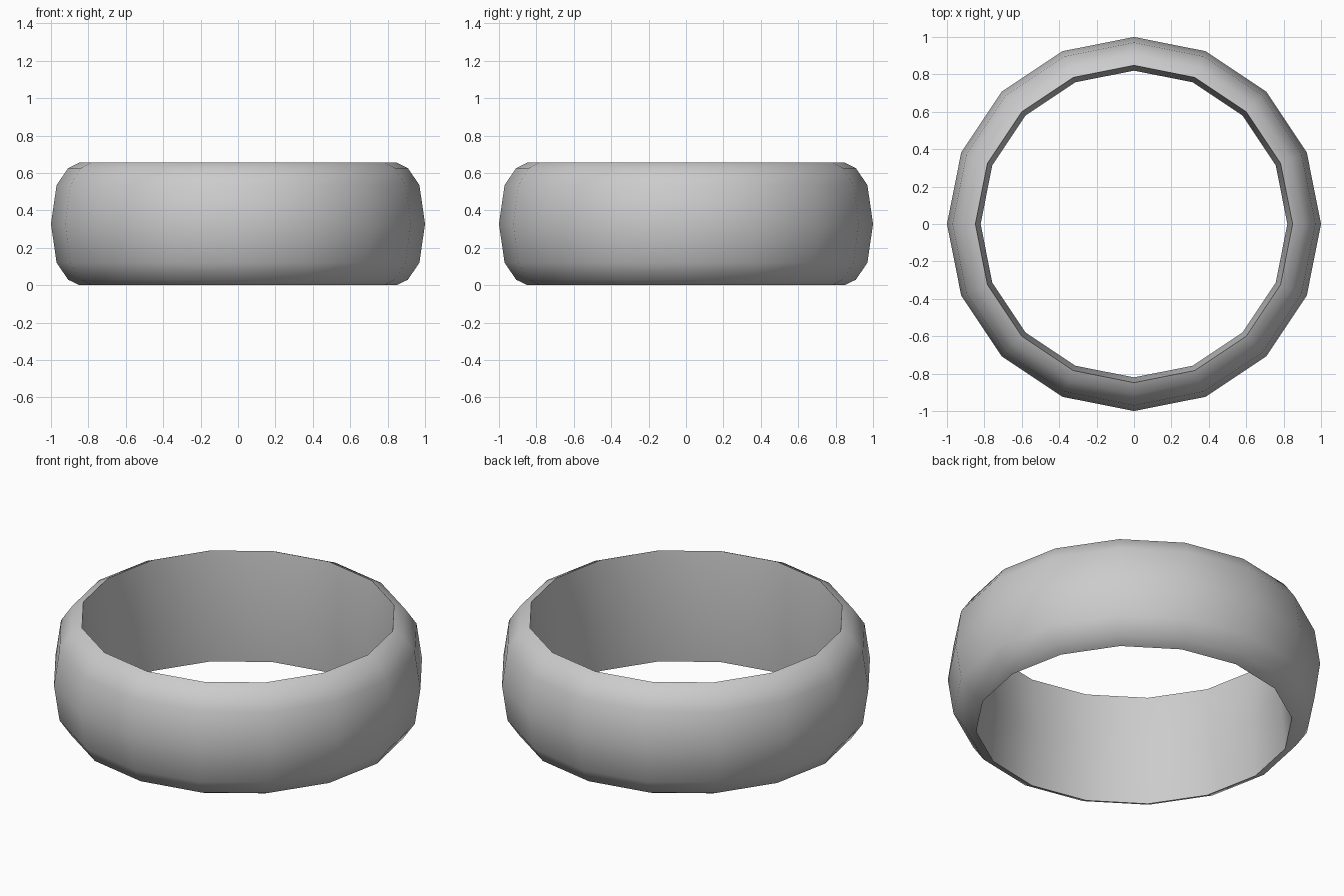
import bpy, bmesh, math

if "Cube" in bpy.data.objects:
    bpy.data.objects.remove(bpy.data.objects["Cube"])

SEGMENTS = 16
H = 0.655

# Half cross-section (radius, height): domed outside, slightly bulged inside
upper = [(1.0, H / 2), (0.97, 0.535), (0.908, 0.626), (0.848, H)]
lower = [(r, H - z) for r, z in reversed(upper[1:])]
profile = upper + [(0.82, H / 2)] + lower

# Ring band: closed profile swept round z
bm = bmesh.new()
rings = []
for i in range(SEGMENTS):
    a = 2 * math.pi * i / SEGMENTS
    rings.append([bm.verts.new((r * math.cos(a), r * math.sin(a), z)) for r, z in profile])
n = len(profile)
for i in range(SEGMENTS):
    p, q = rings[i], rings[(i + 1) % SEGMENTS]
    for j in range(n):
        k = (j + 1) % n
        bm.faces.new((p[j], q[j], q[k], p[k]))
bmesh.ops.recalc_face_normals(bm, faces=bm.faces)

mesh = bpy.data.meshes.new("ring_band")
bm.to_mesh(mesh)
bm.free()
band = bpy.data.objects.new("ring_band", mesh)
bpy.context.collection.objects.link(band)

# Smooth surface with crisp rims
bpy.context.view_layer.objects.active = band
band.select_set(True)
bpy.ops.object.shade_smooth_by_angle(angle=math.radians(45))
